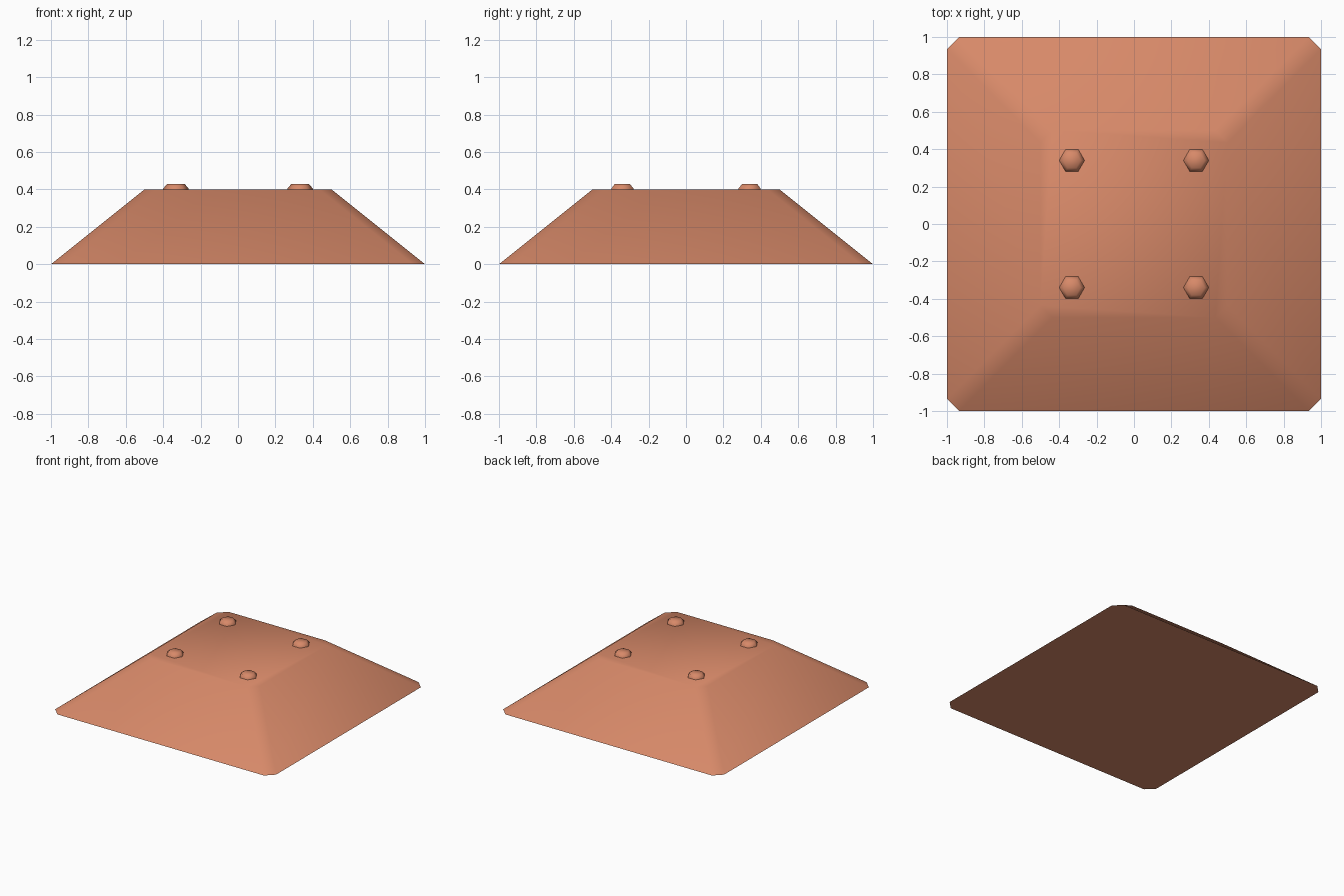
import bpy, bmesh, math

if "Cube" in bpy.data.objects:
    bpy.data.objects.remove(bpy.data.objects["Cube"])

clay = bpy.data.materials.new("terracotta")
clay.diffuse_color = (0.68, 0.25, 0.14, 1)
clay.use_nodes = True
clay.node_tree.nodes["Principled BSDF"].inputs["Base Color"].default_value = clay.diffuse_color


def loft(name, rings, smooth_angle):
    """Closed solid through stacked rings of equal point count."""
    bm = bmesh.new()
    loops = [[bm.verts.new(p) for p in ring] for ring in rings]
    n = len(loops[0])
    for a, b in zip(loops, loops[1:]):
        for i in range(n):
            j = (i + 1) % n
            bm.faces.new((a[i], a[j], b[j], b[i]))
    bm.faces.new(loops[0][::-1])
    bm.faces.new(loops[-1])
    mesh = bpy.data.meshes.new(name)
    bm.to_mesh(mesh)
    bm.free()
    mesh.materials.append(clay)
    ob = bpy.data.objects.new(name, mesh)
    bpy.context.collection.objects.link(ob)
    bpy.ops.object.select_all(action='DESELECT')
    ob.select_set(True)
    bpy.context.view_layer.objects.active = ob
    bpy.ops.object.shade_smooth_by_angle(angle=math.radians(smooth_angle))
    return ob


def cut_square(h, c, z):
    """Square of half-size h with corners cut by c, counter-clockwise."""
    k = h - c
    return [(h, -k, z), (h, k, z), (k, h, z), (-k, h, z),
            (-h, k, z), (-h, -k, z), (-k, -h, z), (k, -h, z)]


def hexagon(x, y, r, z):
    return [(x + r * math.cos(i * math.pi / 3),
             y + r * math.sin(i * math.pi / 3), z) for i in range(6)]


# Sloped base block with cut corners
loft("base_block", [cut_square(1, 0.065, 0), cut_square(0.5, 0.065, 0.4)], 30)

# Four low hexagonal studs on the top
for sx, side in ((-1, "left"), (1, "right")):
    for sy, end in ((-1, "front"), (1, "back")):
        x, y = sx * 0.332, sy * 0.34
        loft(f"stud_{end}_{side}",
             [hexagon(x, y, 0.068, 0.395), hexagon(x, y, 0.068, 0.405),
              hexagon(x, y, 0.046, 0.43)], 80)
